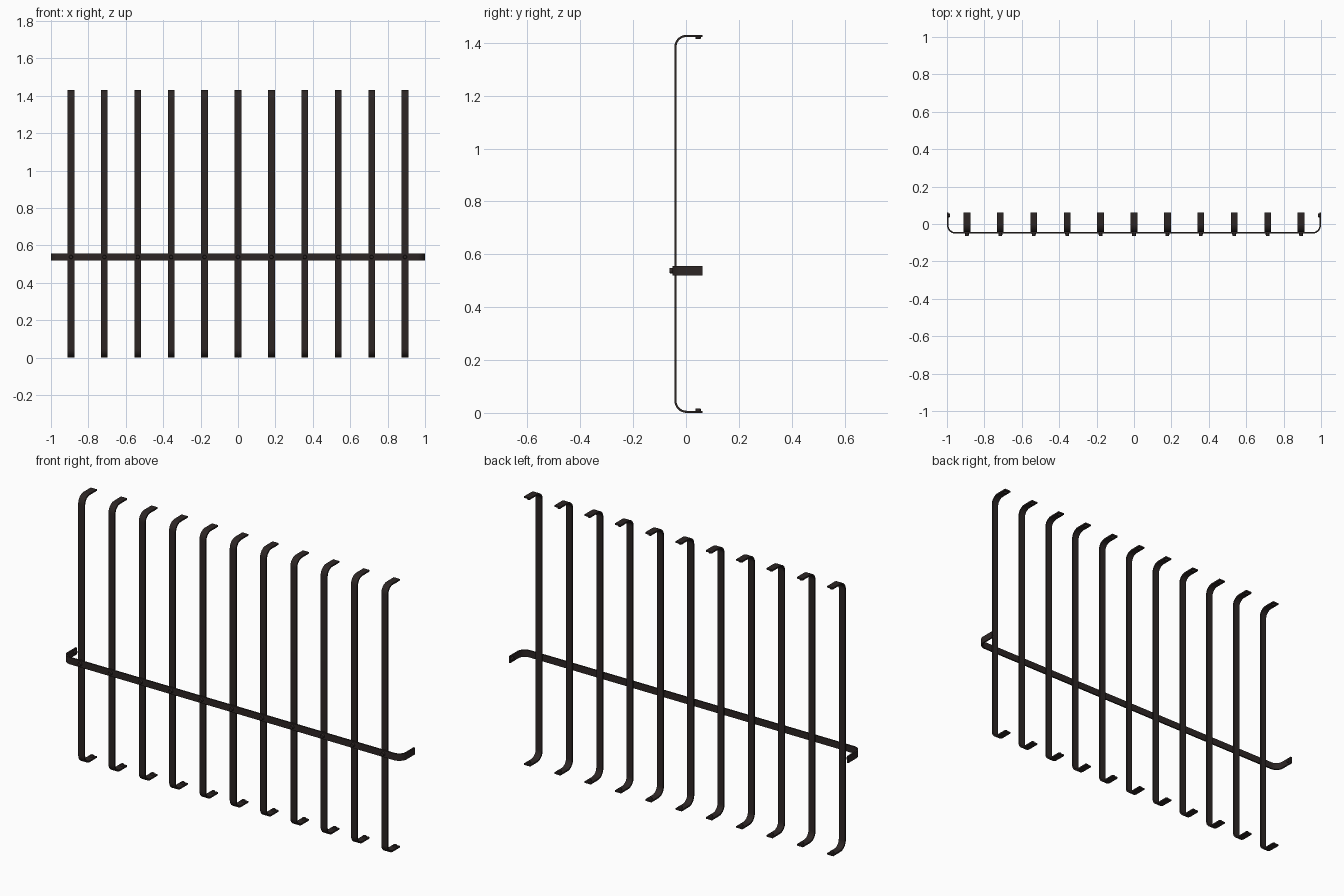
import bpy, bmesh, math
from mathutils import Matrix, Vector

if "Cube" in bpy.data.objects:
    bpy.data.objects.remove(bpy.data.objects["Cube"])

H, W, T = 1.43, 0.036, 0.008     # bar height, strip width, strip thickness
R = 0.046                        # outer bend radius
TIP = 0.062                      # how far the bent ends reach back
MID_Z = 0.538                    # height of the cross bar

iron = bpy.data.materials.new("dark brown iron")
iron.diffuse_color = (0.026, 0.019, 0.018, 1)
iron.use_nodes = True
iron.node_tree.nodes["Principled BSDF"].inputs["Base Color"].default_value = iron.diffuse_color


def finish(bm, name):
    bmesh.ops.recalc_face_normals(bm, faces=bm.faces)
    me = bpy.data.meshes.new(name)
    bm.to_mesh(me)
    bm.free()
    me.materials.append(iron)
    ob = bpy.data.objects.new(name, me)
    bpy.context.collection.objects.link(ob)
    bpy.context.view_layer.objects.active = ob
    ob.select_set(True)
    bpy.ops.object.shade_smooth_by_angle(angle=math.radians(35))
    ob.select_set(False)
    return ob


def bracket_profile(half, front):
    """Outline (u, y) of a flat strip with both ends bent back by 90 degrees."""
    def side(h, f, r):
        c = (h - r, f + r)
        arc = [(c[0] + r * math.sin(a), c[1] - r * math.cos(a))
               for a in (math.pi / 2 * i / 8 for i in range(9))]
        right = arc + [(h, TIP)]
        return [(-u, y) for u, y in reversed(right)] + right
    return side(half, front, R) + side(half - T, front + T, R - T)[::-1]


def strip(bm, half, front, place):
    """Extrude the bracket outline by the strip width; place maps (u, y, w) to a point."""
    pts = bracket_profile(half, front)
    n = len(pts)
    a = [bm.verts.new(place(u, y, -W / 2)) for u, y in pts]
    b = [bm.verts.new(place(u, y, W / 2)) for u, y in pts]
    for i in range(n):
        j = (i + 1) % n
        bm.faces.new((a[i], a[j], b[j], b[i]))
    # side faces as quads between outer and inner outline
    for ring in (a, b):
        for i in range(n // 2 - 1):
            bm.faces.new((ring[i], ring[i + 1], ring[n - 2 - i], ring[n - 1 - i]))


def bolt(bm, base, direction, radius, length):
    d = Vector(direction)
    m = Matrix.Translation(Vector(base) + d * length / 2) @ d.to_track_quat('Z', 'Y').to_matrix().to_4x4()
    bmesh.ops.create_cone(bm, cap_ends=True, segments=12, radius1=radius,
                          radius2=radius * 0.85, depth=length, matrix=m)


xs = [-0.893 + 0.1786 * i for i in range(11)]

# upright bars with bent ends
for i, x in enumerate(xs):
    bm = bmesh.new()
    strip(bm, H / 2, -0.044, lambda u, y, w: (x + w, y, H / 2 + u))
    finish(bm, f"upright_bar_{i + 1}")

# horizontal cross bar in front of the uprights
bm = bmesh.new()
strip(bm, 1.0, -0.052, lambda u, y, w: (u, y, MID_Z + w))
finish(bm, "cross_bar")

# bolts at the crossings
bm = bmesh.new()
for x in xs:
    bolt(bm, (x, -0.052, MID_Z), (0, -1, 0), 0.011, 0.011)
finish(bm, "crossing_bolts")

# small fixing bolts on the inside of every bent end
bm = bmesh.new()
for x in xs:
    bolt(bm, (x, 0.046, T), (0, 0, 1), 0.011, 0.008)
    bolt(bm, (x, 0.046, H - T), (0, 0, -1), 0.011, 0.008)
for s in (-1, 1):
    bolt(bm, (s * (1 - T), 0.046, MID_Z), (-s, 0, 0), 0.011, 0.008)
finish(bm, "end_bolts")
